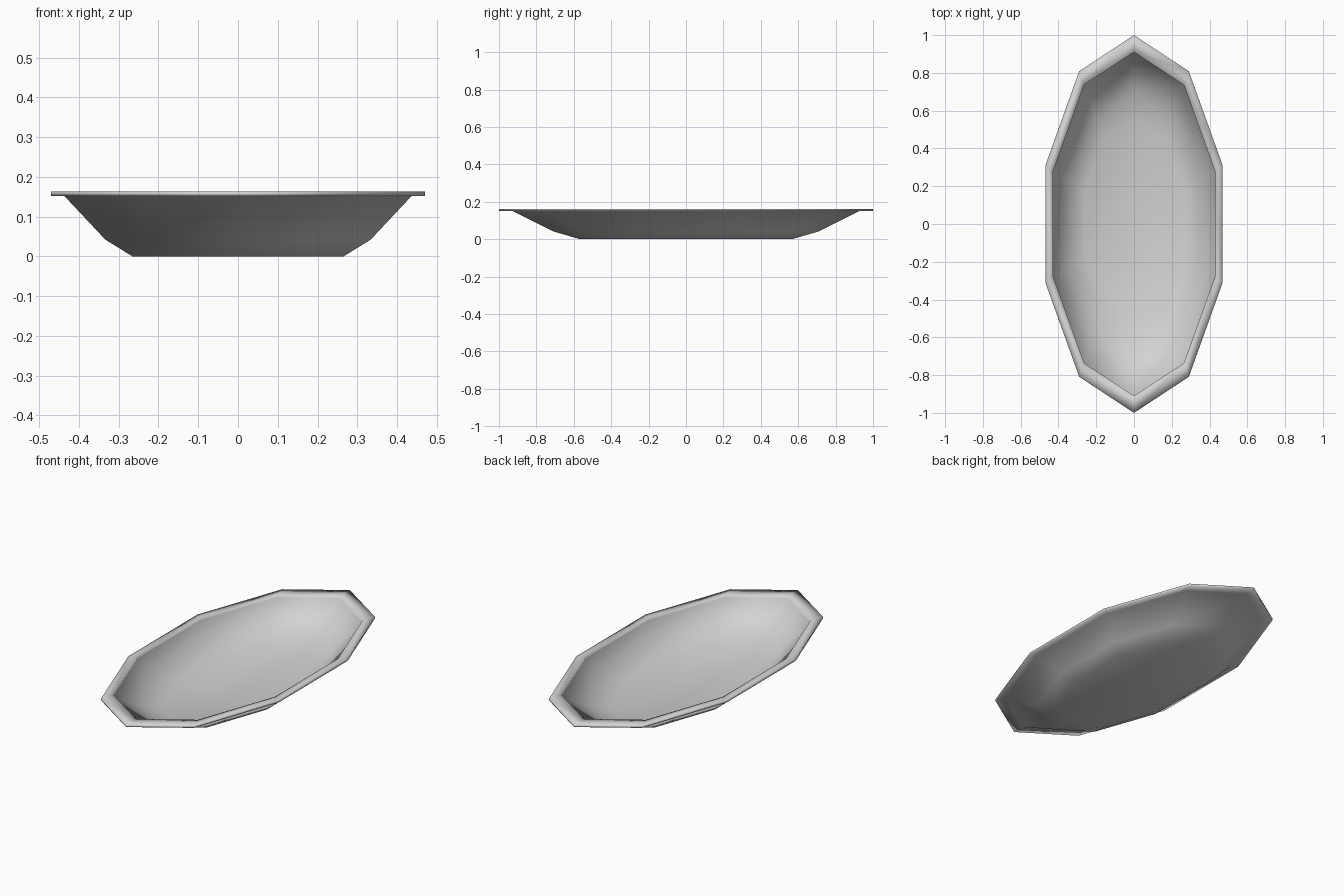
import bpy
import bmesh
import math

cube = bpy.data.objects.get("Cube")
if cube:
    bpy.data.objects.remove(cube, do_unlink=True)

SIDES = 10
WIDTH_RATIO = 0.494

# Pale grey glaze
glaze = bpy.data.materials.new("pale_grey")
glaze.use_nodes = True
grey = (0.65, 0.65, 0.65, 1.0)
glaze.diffuse_color = grey
glaze.node_tree.nodes["Principled BSDF"].inputs["Base Color"].default_value = grey

# Cross-section (radius, height): under the base, round the lip, down inside
profile = [
    (0.565, 0.0), (0.71, 0.042), (0.93, 0.152),
    (1.0, 0.152), (1.0, 0.163),
    (0.91, 0.163), (0.91, 0.152),
    (0.70, 0.051), (0.56, 0.011),
]


def add_ring(bm, radius, height):
    """One ten-sided oval ring with points at the front and back tips."""
    ring = []
    for i in range(SIDES):
        a = math.pi / 2 + math.tau * i / SIDES
        ring.append(bm.verts.new((radius * WIDTH_RATIO * math.cos(a),
                                  radius * math.sin(a), height)))
    return ring


# Oval dish, with its lip and both floors closed
bm = bmesh.new()
rings = [add_ring(bm, r, z) for r, z in profile]
for low, high in zip(rings, rings[1:]):
    for i in range(SIDES):
        j = (i + 1) % SIDES
        bm.faces.new((low[i], low[j], high[j], high[i]))
bm.faces.new(rings[0][::-1])
bm.faces.new(rings[-1])
bmesh.ops.recalc_face_normals(bm, faces=bm.faces[:])
for face in bm.faces:
    face.smooth = True

mesh = bpy.data.meshes.new("oval_dish")
bm.to_mesh(mesh)
bm.free()
mesh.materials.append(glaze)
dish = bpy.data.objects.new("oval_dish", mesh)
bpy.context.collection.objects.link(dish)
